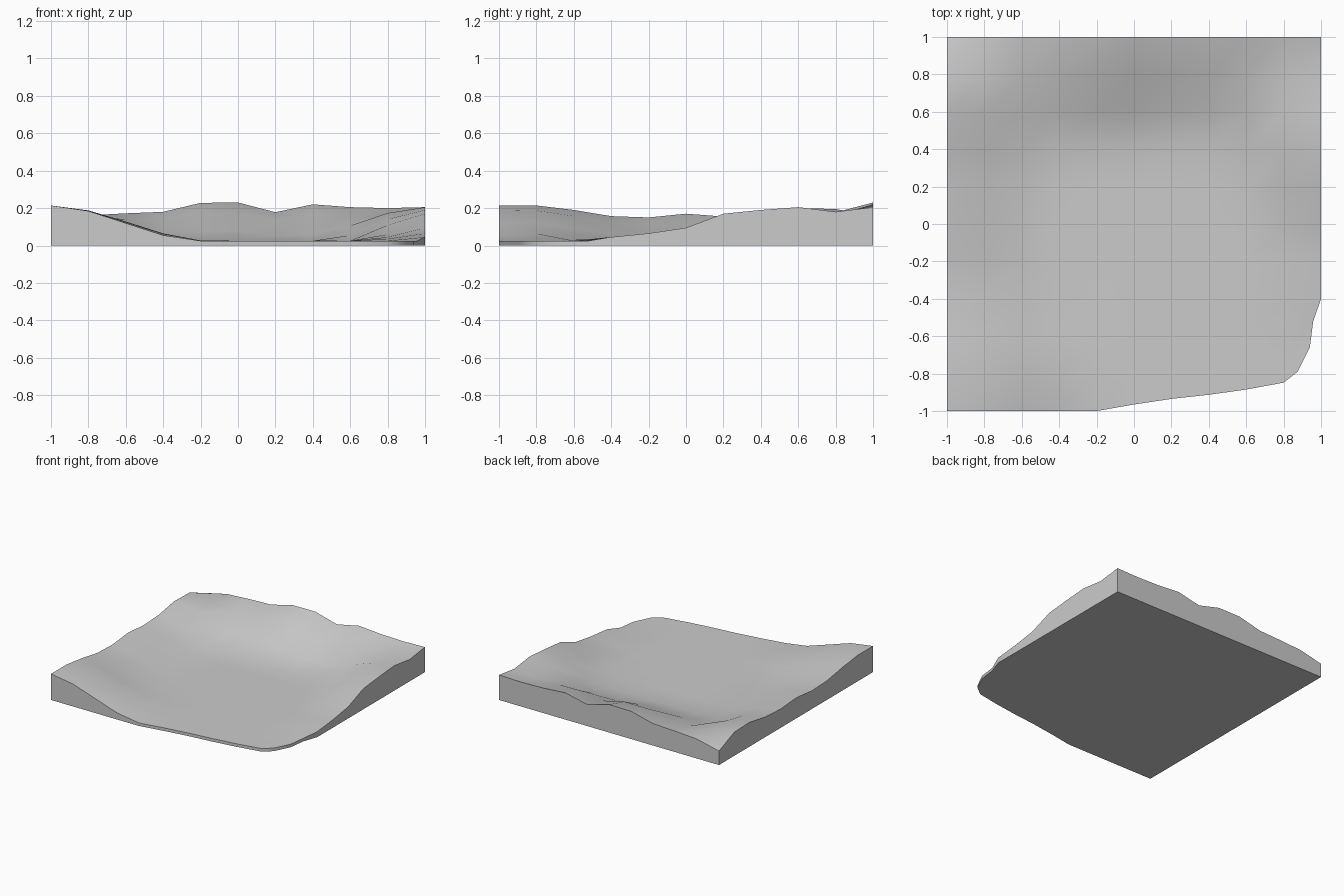
import bpy, bmesh

if "Cube" in bpy.data.objects:
    bpy.data.objects.remove(bpy.data.objects["Cube"])

N, STEP, FLOOR = 11, 0.2, 0.025

# Rim heights along each raised side, from -1 to 1
LEFT = [.214, .214, .19, .157, .15, .17, .155, .165, .2, .195, .115]
RIGHT = [.025, .025, .025, .045, .065, .095, .17, .19, .205, .18, .205]
BACK = [.115, .16, .172, .18, .228, .23, .178, .22, .205, .2, .205]
# How far each bank reaches into the basin
LEFT_W = [.8, .85, .7, .6, .55, .5, .5, .55, .65, .7, .7]
RIGHT_W = [.3, .3, .3, .4, .4, .4, .45, .55, .75, .8, .8]
BACK_W = [.6, .65, .65, .65, .6, .6, .55, .55, .6, .6, .6]

# Worn front right corner: (column, row) -> new plan position
CUT = {(5, 0): (0, -.965), (6, 0): (.2, -.935), (7, 0): (.4, -.913),
       (8, 0): (.6, -.885), (9, 0): (.8, -.848), (10, 0): (.875, -.79),
       (10, 1): (.94, -.66), (10, 2): (.958, -.52)}


def bank(rim, dist, width):
    """Smooth slope from the rim down to the floor."""
    t = min(dist / width, 1)
    return (rim - FLOOR) * (1 - t * t * (3 - 2 * t))


def height(i, j):
    return FLOOR + max(bank(LEFT[j], i * STEP, LEFT_W[j]),
                       bank(RIGHT[j], (N - 1 - i) * STEP, RIGHT_W[j]),
                       bank(BACK[i], (N - 1 - j) * STEP, BACK_W[i]))


bm = bmesh.new()

# Terrain surface
top = {}
for j in range(N):
    for i in range(N):
        x, y = CUT.get((i, j), (-1 + i * STEP, -1 + j * STEP))
        top[i, j] = bm.verts.new((x, y, height(i, j)))
for j in range(N - 1):
    for i in range(N - 1):
        bm.faces.new([top[i, j], top[i + 1, j], top[i + 1, j + 1], top[i, j + 1]])

# Side walls and flat base
M = N - 1
ring = ([(i, 0) for i in range(M)] + [(M, j) for j in range(M)] +
        [(i, M) for i in range(M, 0, -1)] + [(0, j) for j in range(M, 0, -1)])
base = [bm.verts.new((top[k].co.x, top[k].co.y, 0)) for k in ring]
for n, k in enumerate(ring):
    m = (n + 1) % len(ring)
    bm.faces.new([base[n], base[m], top[ring[m]], top[k]])
bm.faces.new(base[::-1])
bmesh.ops.recalc_face_normals(bm, faces=bm.faces)

mesh = bpy.data.meshes.new("terrain_basin")
bm.to_mesh(mesh)
bm.free()
obj = bpy.data.objects.new("terrain_basin", mesh)
bpy.context.collection.objects.link(obj)
bpy.context.view_layer.objects.active = obj
obj.select_set(True)
bpy.ops.object.shade_smooth_by_angle(angle=0.6)
